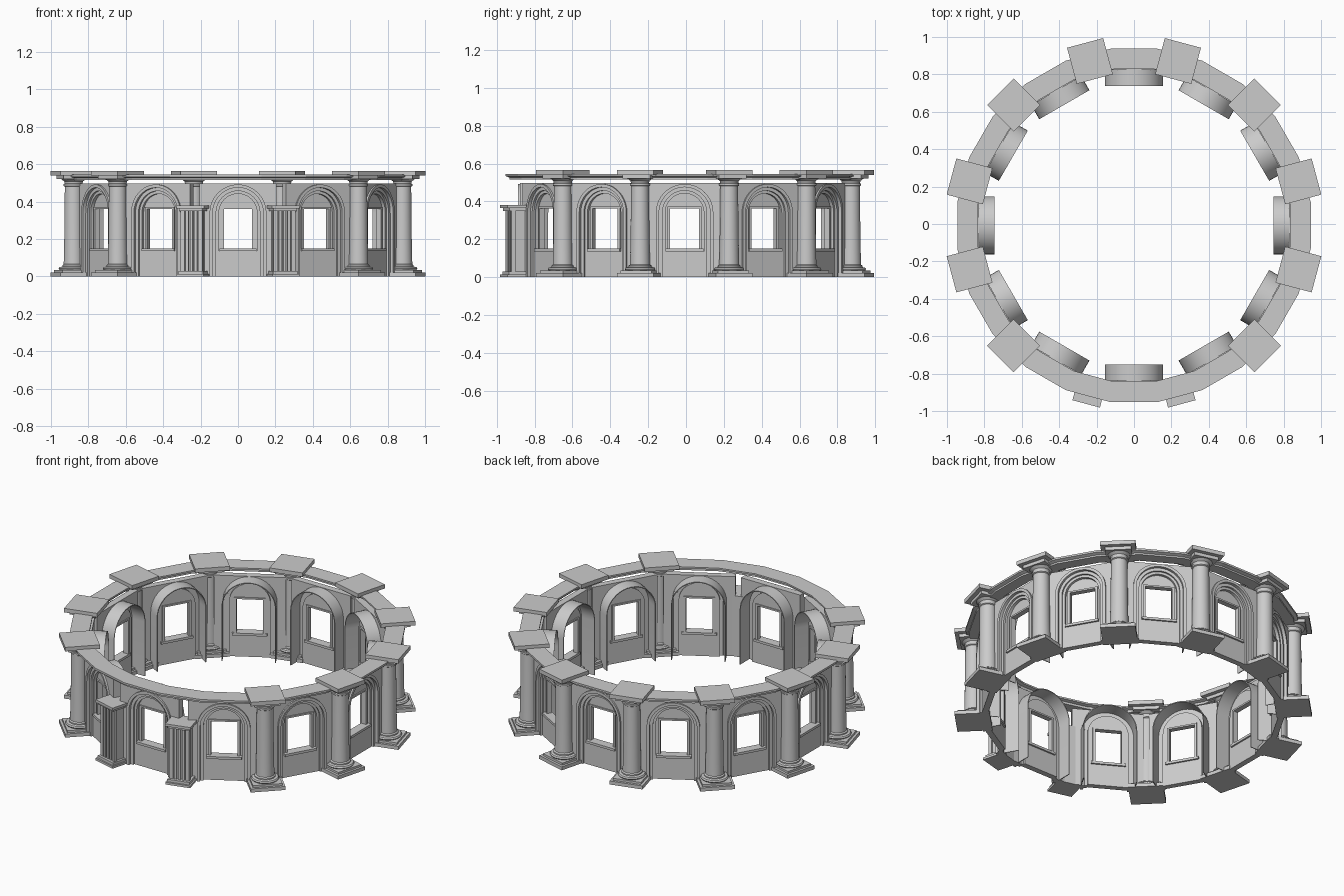
import bpy, bmesh
from math import sin, cos, pi, radians
from mathutils import Matrix

cube = bpy.data.objects.get("Cube")
if cube:
    bpy.data.objects.remove(cube, do_unlink=True)

CENTRE = Matrix.Translation((0, -0.0075, 0))
SPRING = 0.34                      # height where the arches begin to curve

stone = bpy.data.materials.new("grey_stone")
stone.use_nodes = True
GREY = (0.6, 0.6, 0.6, 1)
stone.diffuse_color = GREY
stone.node_tree.nodes["Principled BSDF"].inputs["Base Color"].default_value = GREY


def finish(bm, name, smooth=30):
    bmesh.ops.recalc_face_normals(bm, faces=bm.faces)
    me = bpy.data.meshes.new(name)
    bm.to_mesh(me)
    bm.free()
    me.materials.append(stone)
    if smooth:
        me.shade_smooth()
        me.set_sharp_from_angle(angle=radians(smooth))
    return me


def place(me, angles):
    """Put one copy of a mesh at each angle around the ring, 0 being the front."""
    for i, a in enumerate(angles):
        ob = bpy.data.objects.new(f"{me.name}_{i + 1}" if len(angles) > 1 else me.name, me)
        bpy.context.collection.objects.link(ob)
        ob.matrix_world = CENTRE @ Matrix.Rotation(radians(a), 4, 'Z')


def add_prism(bm, pts, r0, r1):
    """Extrude an (x, z) outline between two distances from the centre."""
    front = bm.faces.new([bm.verts.new((x, -r1, z)) for x, z in pts])
    geo = bmesh.ops.extrude_face_region(bm, geom=[front], use_keep_orig=True)["geom"]
    moved = [g for g in geo if isinstance(g, bmesh.types.BMVert)]
    bmesh.ops.translate(bm, vec=(0, r1 - r0, 0), verts=moved)


def add_box(bm, x, r, z):
    add_prism(bm, [(x[0], z[0]), (x[1], z[0]), (x[1], z[1]), (x[0], z[1])], *r)


def arch(radius, bottom=0.0, steps=20):
    curve = [(-radius * cos(pi * i / steps), SPRING + radius * sin(pi * i / steps))
             for i in range(steps + 1)]
    return [(-radius, bottom)] + curve + [(radius, bottom)]


def portal(half, top, bottom=0.0):
    return [(-half, bottom), (-half, top), (half, top), (half, bottom)]


def frame(name, parts):
    """Each part: outer outline, inner outline, inner and outer distance."""
    bm = bmesh.new()
    for outer, inner, r0, r1 in parts:
        add_prism(bm, outer + inner[::-1], r0, r1)
    return finish(bm, name)


def add_lathe(bm, profile, segments, turn=0.0, closed=False):
    rings = [[bm.verts.new((r * cos(turn + 2 * pi * i / segments),
                            r * sin(turn + 2 * pi * i / segments), z))
              for i in range(segments)] for r, z in profile]
    pairs = list(zip(rings, rings[1:])) + ([(rings[-1], rings[0])] if closed else [])
    for a, b in pairs:
        for i in range(segments):
            j = (i + 1) % segments
            bm.faces.new((a[i], a[j], b[j], b[i]))


bays = [30 * i for i in range(12)]

# Wall panels with arched openings
place(frame("wall_panel", [(portal(0.205, 0.497), arch(0.15), 0.83, 0.87)]), bays)

# Stepped arch mouldings
place(frame("arch_moulding", [
    (arch(0.152), arch(0.135), 0.835, 0.88),
    (arch(0.135), arch(0.117), 0.83, 0.862),
    (arch(0.117), arch(0.102), 0.815, 0.85)]), bays)

# Barrel hoods projecting into the court
place(frame("arch_hood", [(arch(0.155), arch(0.15), 0.745, 0.835)]), bays)

# Window panels and their frames
place(frame("window_panel", [(arch(0.118, 0.13), portal(0.082, 0.362, 0.13), 0.815, 0.832)]), bays)
place(frame("window_frame", [(portal(0.09, 0.372, 0.15), portal(0.076, 0.362, 0.15), 0.808, 0.84)]), bays)

# Sill and apron under each window
bm = bmesh.new()
add_box(bm, (-0.1, 0.1), (0.805, 0.86), (0.135, 0.15))
add_box(bm, (-0.118, 0.118), (0.815, 0.85), (0, 0.135))
place(finish(bm, "window_apron", 0), bays)

# Entablature ring
bm = bmesh.new()
A = cos(pi / 24)
section = [(0.835, 0.545), (0.945, 0.545), (0.945, 0.533), (0.925, 0.526),
           (0.925, 0.516), (0.855, 0.516), (0.855, 0.53), (0.835, 0.535)]
add_lathe(bm, [(r / A, z) for r, z in section], 24, pi / 24, True)
place(finish(bm, "entablature_ring", 0), [0])

# Columns, all but the two beside the front bay
bm = bmesh.new()
R = 0.91
shaft = [(0.075, 0.034), (0.08, 0.042), (0.075, 0.05), (0.06, 0.053), (0.06, 0.06),
         (0.053, 0.066), (0.05, 0.2), (0.047, 0.48), (0.053, 0.484), (0.053, 0.494),
         (0.048, 0.496), (0.05, 0.508), (0.066, 0.52)]
add_lathe(bm, shaft, 28)
bmesh.ops.translate(bm, vec=(0, -R, 0), verts=bm.verts)
for half, z0, z1 in [(0.1, 0, 0.022), (0.085, 0.022, 0.035), (0.075, 0.52, 0.54), (0.1, 0.54, 0.565)]:
    add_box(bm, (-half, half), (R - half, R + half), (z0, z1))
place(finish(bm, "column"), [45 + 30 * i for i in range(10)])

# Fluted pilasters beside the front bay
bm = bmesh.new()
for half, r1, z0, z1 in [(0.075, 0.988, 0, 0.014), (0.067, 0.978, 0.014, 0.03),
                         (0.052, 0.95, 0.03, 0.35), (0.066, 0.976, 0.35, 0.364),
                         (0.076, 0.988, 0.364, 0.38)]:
    add_box(bm, (-half, half), (0.85, r1), (z0, z1))
for i in range(-2, 3):
    w = 0.011 if abs(i) == 2 else 0.007
    add_box(bm, (i * 0.0245 - w, i * 0.0245 + w), (0.94, 0.962), (0.03, 0.35))
for side in (-1, 1):
    x = sorted((side * 0.05, side * 0.06))
    add_box(bm, x, (0.855, 0.88), (0.03, 0.35))
    add_box(bm, x, (0.94, 0.962), (0.03, 0.35))
place(finish(bm, "pilaster", 0), [-15, 15])
